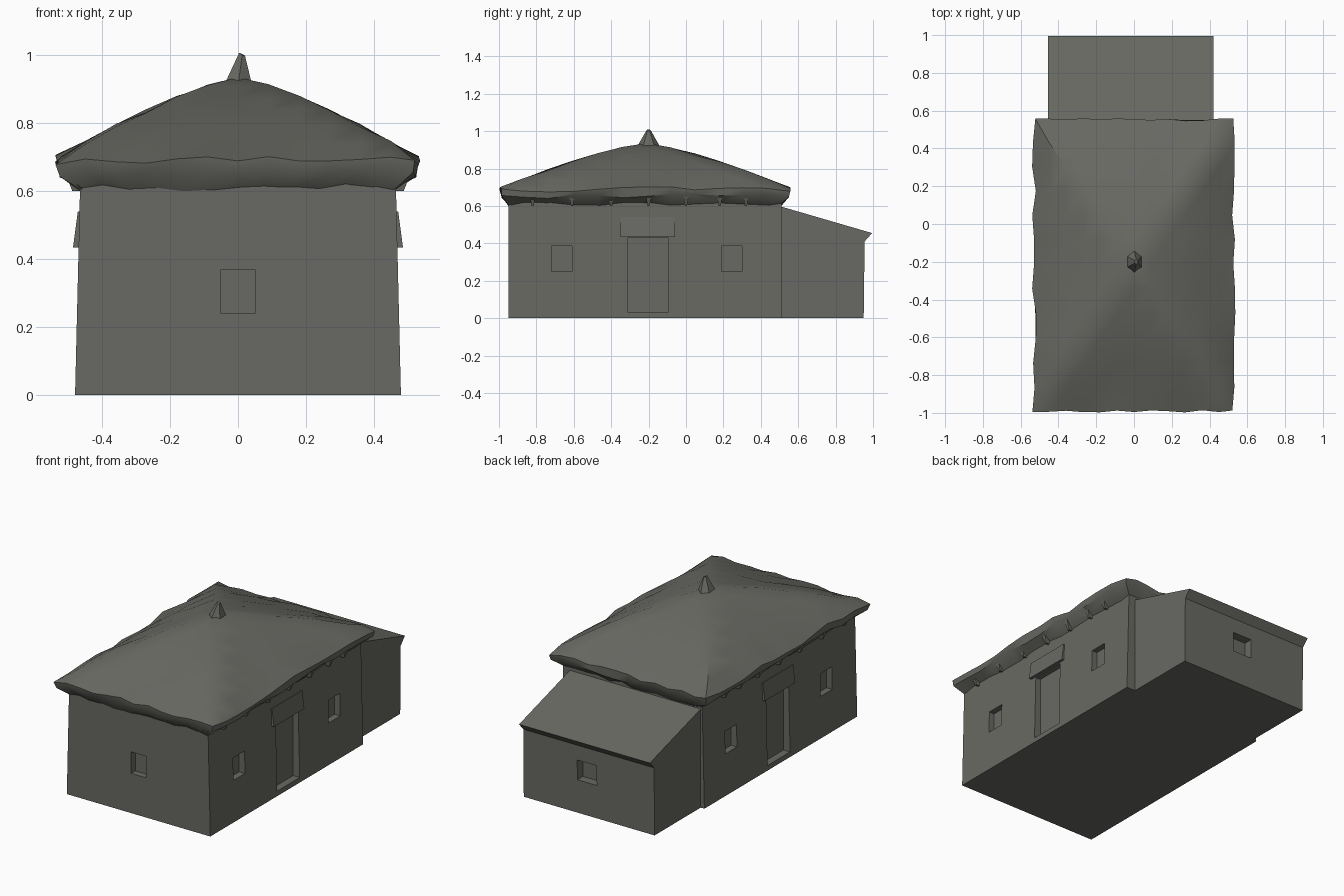
import bpy, bmesh, math, random
from mathutils import Vector

if "Cube" in bpy.data.objects:
    bpy.data.objects.remove(bpy.data.objects["Cube"])

random.seed(4)
mat = bpy.data.materials.new("weathered grey")
mat.diffuse_color = (0.14, 0.14, 0.125, 1)
mat.use_nodes = True
mat.node_tree.nodes["Principled BSDF"].inputs["Base Color"].default_value = mat.diffuse_color


def make(name, bm, angle=35, hidden=False):
    bmesh.ops.recalc_face_normals(bm, faces=bm.faces[:])
    me = bpy.data.meshes.new(name)
    bm.to_mesh(me)
    bm.free()
    ob = bpy.data.objects.new(name, me)
    bpy.context.collection.objects.link(ob)
    me.materials.append(mat)
    ob.hide_render = hidden
    if not hidden:
        bpy.ops.object.select_all(action='DESELECT')
        ob.select_set(True)
        bpy.context.view_layer.objects.active = ob
        bpy.ops.object.shade_smooth_by_angle(angle=math.radians(angle))
    return ob


def add_box(bm, lo, hi):
    vs = bmesh.ops.create_cube(bm, size=1)["verts"]
    for v in vs:
        v.co = Vector([(hi[i] if v.co[i] > 0 else lo[i]) for i in range(3)])
    return vs


def prism(bm, profile, x0, x1):
    """Closed (y, z) profile pushed along x."""
    f = bm.faces.new([bm.verts.new((x0, y, z)) for y, z in profile])
    ext = bmesh.ops.extrude_face_region(bm, geom=[f])["geom"]
    for v in ext:
        if isinstance(v, bmesh.types.BMVert):
            v.co.x = x1
    if f.is_valid and not any(g is f for g in bm.faces):
        bm.faces.new(f.verts)


def cut(ob, boxes):
    bm = bmesh.new()
    for lo, hi in boxes:
        add_box(bm, lo, hi)
    cutter = make(ob.name + "_opening_cutter", bm, hidden=True)
    cutter.hide_viewport = False
    mod = ob.modifiers.new("openings", 'BOOLEAN')
    mod.operation = 'DIFFERENCE'
    mod.solver = 'EXACT'
    mod.object = cutter


# Main walls, slightly battered
bm = bmesh.new()
for v in add_box(bm, (-0.48, -0.95, 0), (0.48, 0.51, 0.625)):
    if v.co.z > 0.3:
        v.co.x *= 0.465 / 0.48
walls = make("main_walls", bm)
openings = [((-0.05, -1.0, 0.24), (0.05, -0.91, 0.37))]
for s in (-1, 1):
    x0, x1 = sorted((s * 0.435, s * 0.55))
    openings += [((x0, -0.72, 0.25), (x1, -0.61, 0.385)),
                 ((x0, 0.19, 0.25), (x1, 0.30, 0.385)),
                 ((x0, -0.31, 0.03), (x1, -0.095, 0.43))]
cut(walls, openings)

# Annex with its lean-to roof
bm = bmesh.new()
prism(bm, [(0.48, 0), (0.95, 0), (0.955, 0.41), (0.995, 0.455), (0.48, 0.605)], -0.455, 0.42)
annex = make("annex", bm)
cut(annex, [((-0.07, 0.9, 0.2), (0.06, 1.0, 0.32))])

# Hipped roof: square grid raised to a pyramid, with worn eaves
N = 12
AY = -0.21
bm = bmesh.new()
bmesh.ops.create_grid(bm, x_segments=N, y_segments=N, size=1)
for f in bm.faces[:]:
    c = f.calc_center_median()
    if abs(abs(c.x) - abs(c.y)) < 1e-3:
        hip = [v for v in f.verts if abs(abs(v.co.x) - abs(v.co.y)) < 1e-3]
        if len(hip) == 2:
            bmesh.utils.face_split(f, hip[0], hip[1])
for v in bm.verts:
    u, w = v.co.x, v.co.y
    r = max(abs(u), abs(w))
    z = 0.69 + 0.25 * (1 - r) + 0.022 * math.sin(math.pi * r)
    z += random.uniform(-0.006, 0.006)
    x = 0.54 * u
    y = AY + w * (0.79 if w < 0 else 0.77)
    if r > 0.99:
        if abs(u) > 0.99:
            x -= u * random.uniform(0, 0.022)
        if abs(w) > 0.99:
            y -= w * random.uniform(0, 0.015)
        z += random.uniform(-0.012, 0.012)
    v.co = (x, y, z)
rim = [e for e in bm.edges if e.is_boundary]
# Eave edge, then sloping soffit back to the walls
for half_x, y0, y1, z in ((0.525, -0.985, 0.55, 0.652), (0.465, -0.945, 0.505, 0.605)):
    ext = bmesh.ops.extrude_edge_only(bm, edges=rim)["geom"]
    new = [g for g in ext if isinstance(g, bmesh.types.BMVert)]
    for v in new:
        v.co.x = max(-half_x, min(half_x, v.co.x * half_x / 0.53))
        v.co.y = max(y0, min(y1, v.co.y)) if abs(v.co.x) > half_x * 0.98 else (y0 if v.co.y < AY else y1)
        v.co.z = z + random.uniform(-0.012, 0.012)
    rim = [g for g in ext if isinstance(g, bmesh.types.BMEdge) and g.is_boundary]
bmesh.ops.triangulate(bm, faces=[f for f in bm.faces if len(f.verts) > 4])
make("hipped_roof", bm, 40)

# Bent finial on the apex
bm = bmesh.new()
bmesh.ops.create_cone(bm, segments=6, radius1=0.065, radius2=0.014, depth=0.09, cap_ends=True)
for v in bm.verts:
    top = v.co.z > 0
    v.co.x = v.co.x * (0.7 if top else 0.75) + (0.012 if top else 0)
    v.co.z += 0.955 + (0.008 if top and v.co.x < 0.012 else 0)
    v.co.y -= 0.2
make("roof_finial", bm)

# Sloping hoods over the doors and small rafter ends, both sides
bm = bmesh.new()
for s in (-1, 1):
    for v in add_box(bm, (0.45, -0.35, 0.435), (0.486, -0.06, 0.54)):
        if v.co.z > 0.5 and v.co.x > 0.47:
            v.co.x = 0.472
        v.co.x *= s
make("door_hoods", bm)

bm = bmesh.new()
for s in (-1, 1):
    for y in (-0.82, -0.61, -0.4, -0.2, 0.0, 0.18, 0.32):
        for v in add_box(bm, (0.45, y - 0.018, 0.6), (0.515, y + 0.018, 0.67)):
            if v.co.z < 0.62:
                v.co.y = y + (v.co.y - y) * 0.3
                v.co.x = min(v.co.x, 0.488)
            v.co.x *= s
make("rafter_ends", bm)
